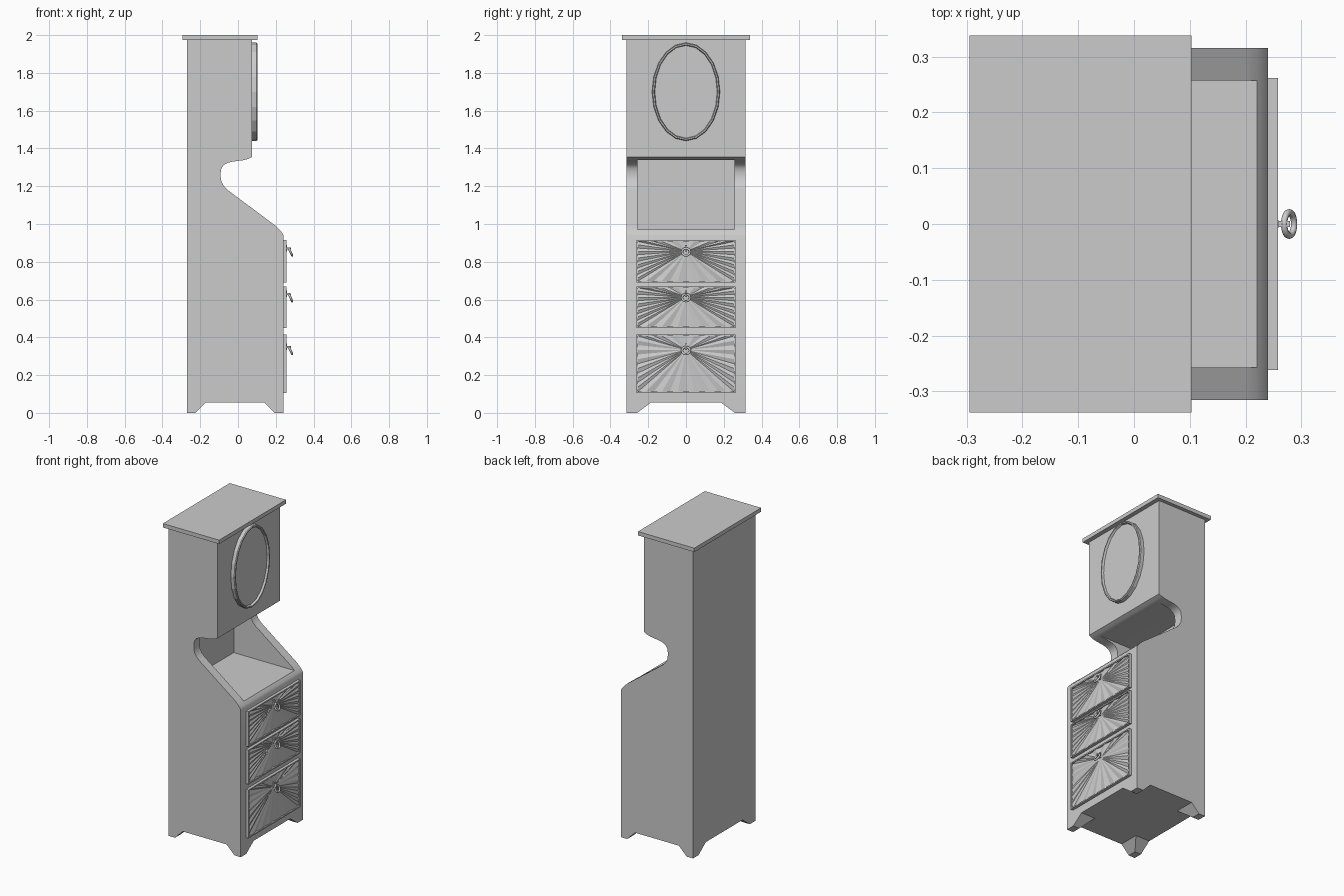
import bpy, bmesh, math
from mathutils import Vector

if "Cube" in bpy.data.objects:
    bpy.data.objects.remove(bpy.data.objects["Cube"])


def finish(name, bm, smooth=False):
    bmesh.ops.recalc_face_normals(bm, faces=bm.faces)
    me = bpy.data.meshes.new(name)
    bm.to_mesh(me)
    bm.free()
    ob = bpy.data.objects.new(name, me)
    bpy.context.collection.objects.link(ob)
    bpy.ops.object.select_all(action='DESELECT')
    ob.select_set(True)
    bpy.context.view_layer.objects.active = ob
    if smooth:
        bpy.ops.object.shade_smooth_by_angle(angle=math.radians(30))
    return ob


def skin(name, loops, smooth=False):
    """Join equal-length closed loops of points and cap both ends."""
    bm = bmesh.new()
    rows = [[bm.verts.new(p) for p in loop] for loop in loops]
    n = len(rows[0])
    for a, b in zip(rows, rows[1:]):
        for i in range(n):
            j = (i + 1) % n
            bm.faces.new((a[i], a[j], b[j], b[i]))
    bm.faces.new(rows[0])
    bm.faces.new(rows[-1])
    return finish(name, bm, smooth)


def box(name, x0, x1, y0, y1, z0, z1):
    rect = [(x0, y0), (x1, y0), (x1, y1), (x0, y1)]
    return skin(name, [[(x, y, z) for x, y in rect] for z in (z0, z1)])


def cut(target, cutter):
    mod = target.modifiers.new("cut", 'BOOLEAN')
    mod.operation = 'DIFFERENCE'
    mod.solver = 'EXACT'
    mod.object = cutter
    bpy.context.view_layer.objects.active = target
    bpy.ops.object.modifier_apply(modifier=mod.name)
    bpy.data.objects.remove(cutter)


# Cabinet body: side profile (x, z) extruded across the width
profile = [(-.27, 0), (.24, 0), (.24, .94), (.234, .953), (.22, .97), (.2, .99),
           (-.055, 1.18), (-.075, 1.2), (-.088, 1.225), (-.092, 1.25), (-.092, 1.27),
           (-.088, 1.295), (-.075, 1.313), (-.055, 1.324), (-.03, 1.33), (.03, 1.338),
           (.055, 1.345), (.075, 1.355), (.075, 1.98), (-.27, 1.98)]
body = skin("cabinet_body", [[(x, y, z) for x, z in profile] for y in (-.315, .315)])

# Open shelf recess, then the arches that leave four tapered feet
cut(body, box("recess_cutter", -.21, .4, -.257, .257, .97, 1.34))
arch_x = [(-.26, -.035), (-.17, .055), (.14, .055), (.23, -.035)]
arch_y = [(-.306, -.035), (-.185, .055), (.185, .055), (.306, -.035)]
cut(body, skin("side_arch_cutter", [[(x, y, z) for x, z in arch_x] for y in (-.5, .5)]))
cut(body, skin("front_arch_cutter", [[(x, y, z) for y, z in arch_y] for x in (-.5, .5)]))
bpy.ops.object.select_all(action='DESELECT')
body.select_set(True)
bpy.context.view_layer.objects.active = body
bpy.ops.object.shade_smooth_by_angle(angle=math.radians(30))

# Overhanging top board
box("top_board", -.295, .103, -.338, .338, 1.975, 2.0)


# Oval mirror with raised rim
def oval(x, inset, n=20):
    return [(x, (.18 - inset) * math.cos(2 * math.pi * i / n),
             1.70 + (.26 - inset) * math.sin(2 * math.pi * i / n)) for i in range(n)]


skin("oval_mirror", [oval(.07, 0), oval(.098, 0), oval(.103, .004),
                     oval(.103, .011), oval(.09, .015)])


# Drawer fronts carved with a sunburst around the handle
def rect_loop(w, z0, z1, x_even, x_odd, seg=12):
    corners = [(-w, z0), (w, z0), (w, z1), (-w, z1)]
    pts = []
    for k in range(4):
        a, b = Vector(corners[k]), Vector(corners[(k + 1) % 4])
        for i in range(seg):
            p = a.lerp(b, i / seg)
            pts.append((x_even if i % 2 == 0 else x_odd, p.x, p.y))
    return pts


def drawer(label, z0, z1, zc):
    rays = rect_loop(.254, z0 + .008, z1 - .008, .247, .255)
    hub = []
    for x, y, z in rays:
        d = Vector((y, z - zc)).normalized() * .018
        hub.append((.252, d.x, zc + d.y))
    skin(label + "_drawer", [rect_loop(.262, z0, z1, .235, .235),
                             rect_loop(.262, z0, z1, .258, .258),
                             rect_loop(.254, z0 + .008, z1 - .008, .258, .258),
                             rays, hub])
    # Tilted ring pull hanging from a short post
    bpy.ops.mesh.primitive_torus_add(
        major_radius=.021, minor_radius=.006, major_segments=20, minor_segments=8,
        location=(.278, 0, zc - .003), rotation=(0, math.radians(65), 0))
    ring = bpy.context.object
    ring.name = label + "_ring_pull"
    bpy.ops.object.shade_smooth_by_angle(angle=math.radians(60))
    box(label + "_pull_post", .248, .28, -.005, .005, zc + .01, zc + .02)
    box(label + "_pull_plate", .248, .26, -.006, .006, zc, zc + .034)


drawer("upper", .69, .915, .855)
drawer("middle", .45, .67, .613)
drawer("lower", .105, .415, .333)
